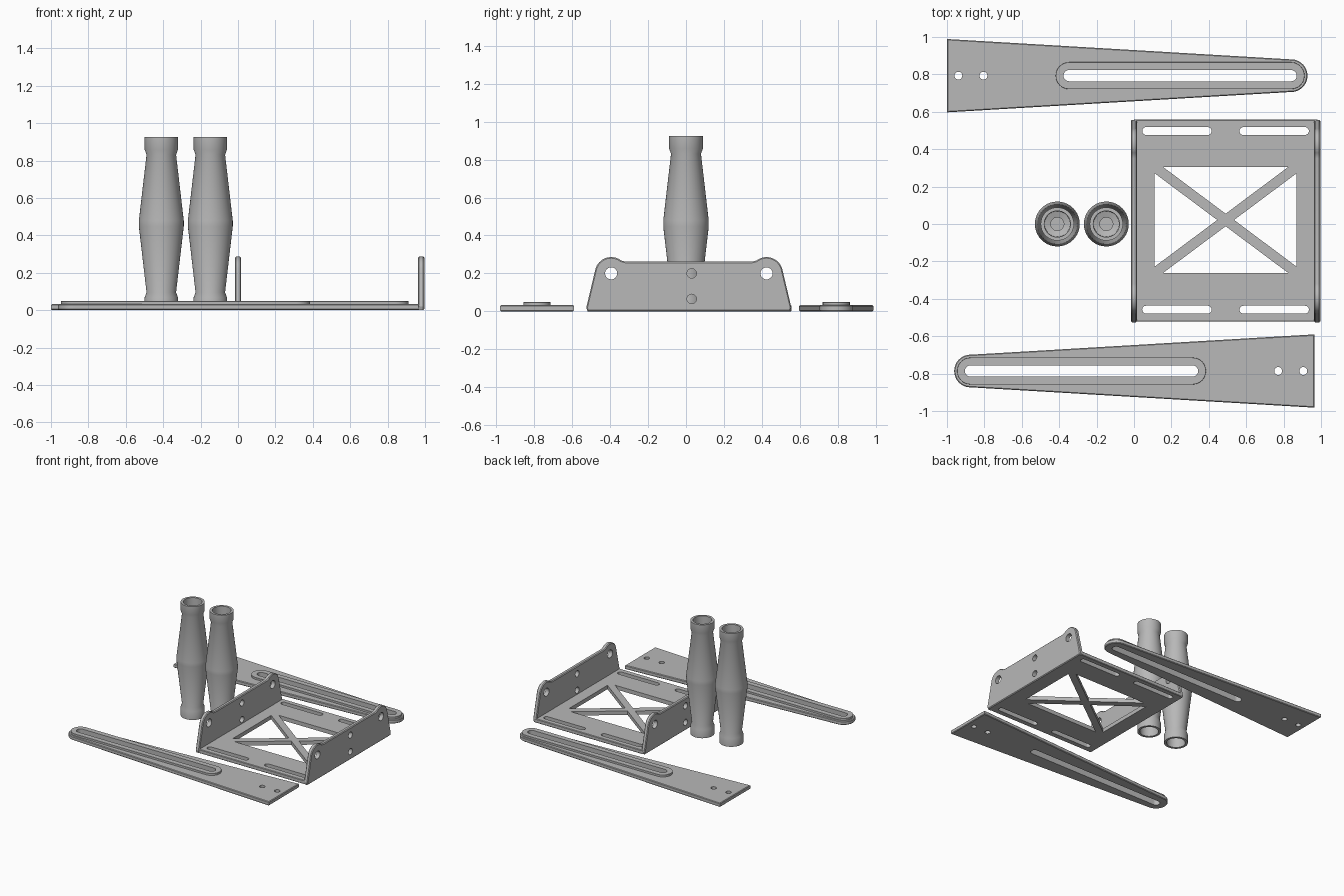
import bpy, bmesh
from math import sin, cos, pi, radians
from mathutils import Matrix, Vector

cube = bpy.data.objects.get("Cube")
if cube:
    bpy.data.objects.remove(cube, do_unlink=True)

grey = bpy.data.materials.new("plain grey")
grey.use_nodes = True
grey.diffuse_color = (0.48, 0.48, 0.48, 1)
grey.node_tree.nodes["Principled BSDF"].inputs["Base Color"].default_value = grey.diffuse_color


def finish(name, bm):
    bmesh.ops.recalc_face_normals(bm, faces=bm.faces)
    mesh = bpy.data.meshes.new(name)
    bm.to_mesh(mesh)
    bm.free()
    mesh.materials.append(grey)
    ob = bpy.data.objects.new(name, mesh)
    bpy.context.collection.objects.link(ob)
    bpy.ops.object.select_all(action='DESELECT')
    ob.select_set(True)
    bpy.context.view_layer.objects.active = ob
    bpy.ops.object.shade_smooth_by_angle(angle=radians(30))
    return ob


def arc(x, y, r, start, end, n=12):
    return [(x + r * cos(radians(start + (end - start) * i / n)),
             y + r * sin(radians(start + (end - start) * i / n))) for i in range(n + 1)]


def circle(x, y, r):
    return arc(x, y, r, 0, 360, 24)[:-1]


def slot(x0, x1, y, r):
    """Rounded slot along x between two arc centres."""
    return arc(x1, y, r, -90, 90) + arc(x0, y, r, 90, 270)


def inset(loop, d):
    """Move a counter-clockwise outline inwards."""
    out = []
    for i, p in enumerate(loop):
        p = Vector(p)
        a = (p - Vector(loop[i - 1])).normalized()
        b = (Vector(loop[(i + 1) % len(loop)]) - p).normalized()
        na, nb = Vector((-a.y, a.x)), Vector((-b.y, b.x))
        out.append(p + (na + nb) * d / max(1 + na.dot(nb), 0.4))
    return out


def plate(name, outline, holes, z0, z1, chamfer=0.005, matrix=Matrix()):
    """Flat plate with chamfered rim and straight-sided openings."""
    bm = bmesh.new()
    caps = [[], []]

    def wall(rings):
        rows = [[bm.verts.new((x, y, z)) for x, y in loop] for loop, z in rings]
        n = len(rows[0])
        for low, high in zip(rows, rows[1:]):
            for i in range(n):
                j = (i + 1) % n
                bm.faces.new((low[i], low[j], high[j], high[i]))
        for cap, row in zip(caps, (rows[0], rows[-1])):
            cap += [bm.edges.get((row[i], row[i - 1])) for i in range(n)]

    small = inset(outline, chamfer)
    wall([(small, z0), (outline, z0 + chamfer), (outline, z1 - chamfer), (small, z1)])
    for hole in holes:
        wall([(hole, z0), (hole, z1)])
    for cap in caps:
        bmesh.ops.triangle_fill(bm, edges=cap, use_beauty=True)
    bm.transform(matrix)
    return finish(name, bm)


# Tapered slotted arms, the second one turned half round
arm_y = 0.793
arm_outline = [(-1, -0.196), (0.835, -0.0875)] + arc(0.84, 0, 0.0875, -86, 86, 20) \
    + [(0.835, 0.0875), (-1, 0.196)]
groove = slot(-0.347, 0.84, 0, 0.03)
placements = {
    "back": Matrix.Translation((0, arm_y, 0)),
    "front": Matrix.Translation((-0.034, -0.786, 0)) @ Matrix.Rotation(pi, 4, 'Z'),
}
for side, place in placements.items():
    screws = [circle(x, 0, 0.021) for x in (-0.939, -0.805)]
    plate(side + "_arm", arm_outline, [groove] + screws, 0, 0.032, 0.005, place)
    plate(side + "_arm_raised_rim", slot(-0.347, 0.84, 0, 0.072), [groove],
          0.03, 0.048, 0.001, place)

# Bracket base: four slots and a window crossed by two diagonal braces
cx, cy, a, b = 0.49, 0.0215, 0.38, 0.2835
dx = 0.045
dy = dx * b / a
openings = [slot(x + 0.021, x + 0.35, y, 0.021)
            for x in (0.044, 0.564) for y in (0.497, -0.458)]
for s in (1, -1):
    openings.append([(cx - s * (a - dx), cy + s * b), (cx, cy + s * dy),
                     (cx + s * (a - dx), cy + s * b)])
    openings.append([(cx + s * a, cy - s * (b - dy)), (cx + s * dx, cy),
                     (cx + s * a, cy + s * (b - dy))])
plate("bracket_base", [(0, -0.522), (0.98, -0.522), (0.98, 0.558), (0, 0.558)],
      openings, 0, 0.032, 0.004)

# Bracket side walls with rounded ears, drawn in (y, z)
mid, ear, ear_z = 0.015, 0.41, 0.2
wall_outline = ([(mid - 0.535, 0), (mid + 0.535, 0), (mid + 0.541, 0.02)]
                + arc(mid + ear, ear_z, 0.086, 14, 128, 16)
                + [(mid + 0.335, 0.262), (mid - 0.335, 0.262)]
                + arc(mid - ear, ear_z, 0.086, 52, 166, 16)
                + [(mid - 0.541, 0.02)])
wall_holes = [circle(mid + s * ear, ear_z, 0.032) for s in (1, -1)]
wall_holes += [circle(mid + 0.015, z, 0.025) for z in (0.2, 0.065)]
for name, x in (("right", -0.017), ("left", 0.963)):
    upright = Matrix(((0, 0, 1, x), (1, 0, 0, 0), (0, 1, 0, 0), (0, 0, 0, 1)))
    plate(name + "_bracket_wall", wall_outline, wall_holes, 0, 0.033, 0.006, upright)

# Hollow-ended handles: a half profile mirrored about mid height, then lathed
height = 0.926
lower = [(0, 0.2), (0.035, 0.2), (0.035, 0.12), (0.068, 0.11), (0.07, 0), (0.089, 0),
         (0.089, 0.068), (0.079, 0.095), (0.12, 0.447)]
profile = lower + [(r, height - z) for r, z in reversed(lower)]
sides = 40
for name, x in (("right_handle", -0.41), ("left_handle", -0.148)):
    bm = bmesh.new()
    verts = [bm.verts.new((r, 0, z)) for r, z in profile]
    edges = [bm.edges.new(pair) for pair in zip(verts, verts[1:])]
    bmesh.ops.spin(bm, geom=verts + edges, cent=(0, 0, 0), axis=(0, 0, 1),
                   angle=2 * pi, steps=sides, use_merge=True)
    bmesh.ops.remove_doubles(bm, verts=bm.verts, dist=0.0001)
    bm.transform(Matrix.Translation((x, 0, 0)))
    finish(name, bm)
